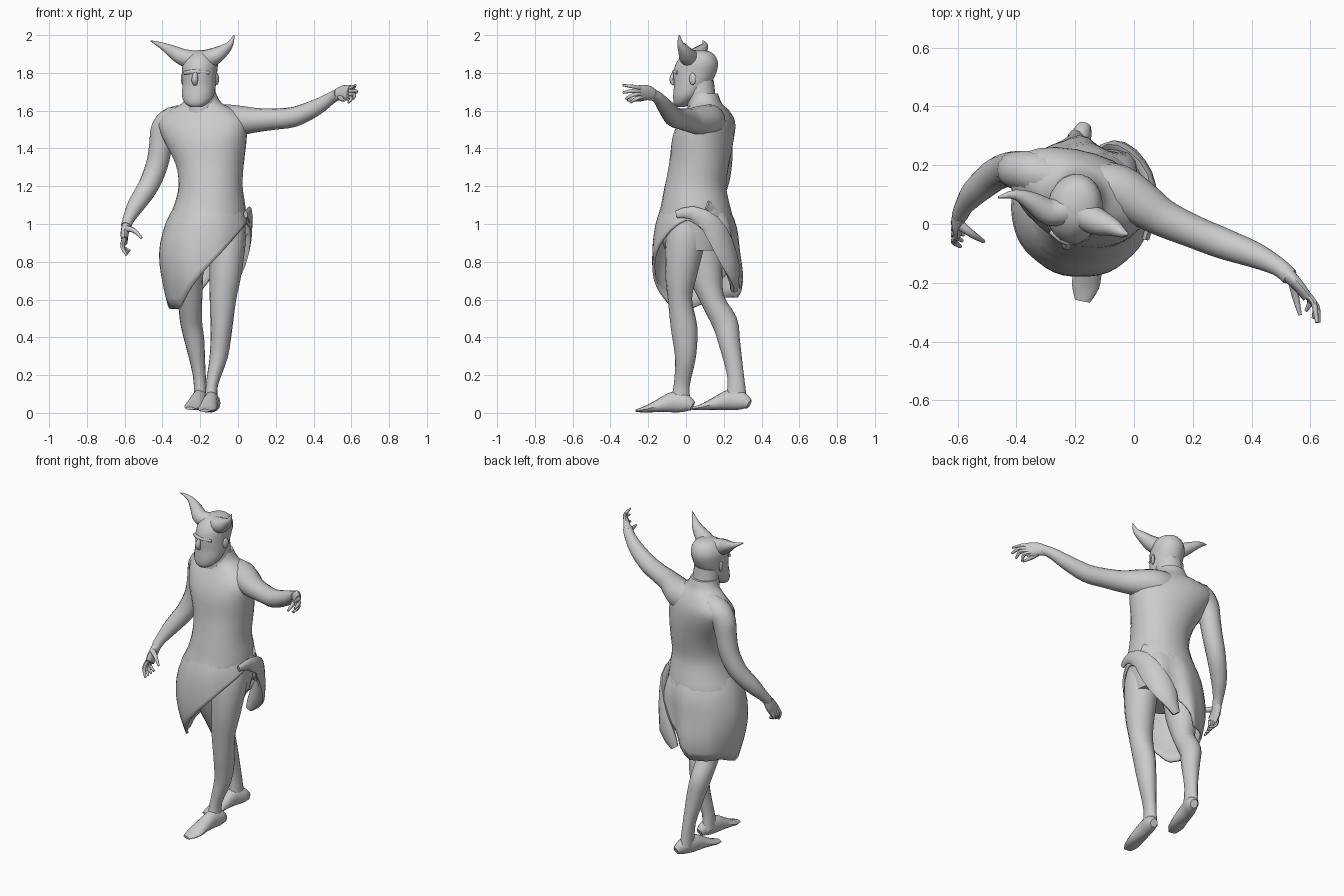
import bpy, bmesh, math
from mathutils import Vector, Matrix


def finish(name, bm, angle=45):
    bmesh.ops.recalc_face_normals(bm, faces=bm.faces)
    me = bpy.data.meshes.new(name)
    bm.to_mesh(me)
    bm.free()
    ob = bpy.data.objects.new(name, me)
    bpy.context.collection.objects.link(ob)
    bpy.ops.object.select_all(action='DESELECT')
    ob.select_set(True)
    bpy.context.view_layer.objects.active = ob
    bpy.ops.object.shade_smooth_by_angle(angle=math.radians(angle))
    return ob


def spline(rows, n):
    """Catmull-Rom interpolation of whole rows (position and radii)."""
    out = []
    for i in range(len(rows) - 1):
        p0, p1, p2, p3 = (rows[max(0, min(len(rows) - 1, i + k))] for k in (-1, 0, 1, 2))
        for j in range(n):
            t = j / n
            out.append([0.5 * (2 * b + (c - a) * t + (2 * a - 5 * b + 4 * c - d) * t * t
                               + (3 * b - a - 3 * c + d) * t ** 3)
                        for a, b, c, d in zip(p0, p1, p2, p3)])
    out.append(list(rows[-1]))
    return out


def loft(name, rows, hint=(1, 0, 0), sides=16, n=3, flat=False, power=1.0):
    """Tube through rows of (x, y, z, half width, half depth, turn in degrees)."""
    rows = [list(r) + [r[3]] * (len(r) == 4) for r in rows]
    rows = spline([r + [0] * (len(r) == 5) for r in rows], n)
    bm, rings = bmesh.new(), []
    for i, (x, y, z, a, b, turn) in enumerate(rows):
        lo, hi = rows[max(i - 1, 0)], rows[min(i + 1, len(rows) - 1)]
        t = Vector((0, 0, 1)) if flat else (Vector(hi[:3]) - Vector(lo[:3])).normalized()
        u = Matrix.Rotation(math.radians(turn), 3, 'Z') @ Vector(hint)
        u = (u - t * u.dot(t)).normalized()
        v = t.cross(u)
        ring = []
        for k in range(sides):
            c, s = math.cos(math.tau * k / sides), math.sin(math.tau * k / sides)
            c, s = (math.copysign(abs(q) ** power, q) for q in (c, s))
            ring.append(bm.verts.new(Vector((x, y, z)) + u * a * c + v * b * s))
        rings.append(ring)
    for r, q in zip(rings, rings[1:]):
        for k in range(sides):
            bm.faces.new((r[k], r[(k + 1) % sides], q[(k + 1) % sides], q[k]))
    bm.faces.new(rings[0])
    bm.faces.new(rings[-1])
    return finish(name, bm)


def ball(name, loc, size, turn=0):
    bm = bmesh.new()
    m = Matrix.Translation(loc) @ Matrix.Rotation(math.radians(turn), 4, 'Z') @ Matrix.Diagonal((*size, 1))
    bmesh.ops.create_uvsphere(bm, u_segments=12, v_segments=8, radius=1, matrix=m)
    return finish(name, bm)


# Torso, turned towards the hanging arm at the shoulders
loft("torso", [
    (-.165, .05, .86, .18, .16, 0), (-.165, .05, 1.0, .207, .2, 0),
    (-.15, .05, 1.1, .188, .182, 0), (-.145, .05, 1.2, .17, .163, -4),
    (-.15, .07, 1.32, .182, .158, -10), (-.175, .09, 1.45, .225, .155, -17),
    (-.19, .11, 1.54, .245, .132, -19), (-.19, .115, 1.6, .185, .1, -19),
    (-.19, .105, 1.64, .105, .082, -14), (-.195, .095, 1.69, .08, .074, -10)],
    sides=24, flat=True, power=.95)
loft("neck", [(-.19, .1, 1.56, .1), (-.195, .085, 1.64, .083, .078),
              (-.2, .07, 1.75, .078)])

# Head with bearded jaw
loft("head", [
    (-.222, -.03, 1.62, .03, .022, -10), (-.22, -.015, 1.64, .062, .05, -10),
    (-.213, .01, 1.68, .085, .078, -10), (-.205, .033, 1.74, .089, .098, -10),
    (-.203, .047, 1.8, .092, .115, -10), (-.2, .058, 1.85, .093, .113, -10),
    (-.196, .066, 1.89, .077, .09, -10), (-.195, .07, 1.912, .05, .058, -10),
    (-.195, .07, 1.921, .012, .015, -10)],
    sides=20, flat=True)
loft("nose", [(-.224, -.06, 1.805, .01), (-.229, -.072, 1.765, .017), (-.227, -.06, 1.74, .012)], sides=8)
loft("brow", [(-.283, -.025, 1.8, .01), (-.228, -.06, 1.806, .013), (-.155, -.042, 1.8, .01)],
     hint=(0, 0, 1), sides=8)
for name, x, y, turn in (("left_ear", -.112, .035, -25), ("right_ear", -.292, .068, 10)):
    ball(name, (x, y, 1.768), (.01, .02, .032), turn)

# Horns
loft("right_horn", [(-.2, .05, 1.865, .05), (-.285, .04, 1.88, .046), (-.345, .075, 1.912, .034),
                    (-.405, .1, 1.945, .017), (-.462, .09, 1.97, .003)], hint=(0, 0, 1), sides=12)
loft("left_horn", [(-.2, .045, 1.865, .05), (-.13, .01, 1.885, .047), (-.075, -.01, 1.92, .032),
                   (-.04, -.03, 1.955, .017), (-.02, -.035, 2.0, .003)], hint=(0, 0, 1), sides=12)

# Outstretched arm and hanging arm
loft("left_arm", [(-.15, .14, 1.54, .09, .07), (-.06, .12, 1.545, .088, .085), (.03, .065, 1.548, .076),
                  (.1, .02, 1.55, .064), (.2, -.025, 1.556, .056), (.3, -.065, 1.568, .053),
                  (.41, -.105, 1.615, .044), (.49, -.145, 1.665, .032), (.53, -.18, 1.688, .029)],
     hint=(0, 0, 1))
loft("right_arm", [(-.26, .15, 1.565, .06, .07), (-.34, .175, 1.55, .075, .072), (-.39, .182, 1.5, .072, .066),
                   (-.408, .185, 1.42, .062),
                   (-.43, .185, 1.31, .058), (-.475, .165, 1.2, .055), (-.54, .11, 1.1, .046),
                   (-.578, .06, 1.03, .032), (-.592, .03, .99, .028)])

# Hands: palm and bent fingers
loft("left_palm", [(.515, -.165, 1.68, .03, .027), (.555, -.205, 1.695, .04, .02),
                   (.59, -.25, 1.695, .042, .016)], hint=(.3, -.1, 1), sides=12)
loft("right_palm", [(-.588, .04, 1.0, .025, .025), (-.6, .01, .95, .022, .04),
                    (-.6, -.02, .91, .016, .04)], sides=12)
left_tips = [(.61, -.265, 1.725, .622, -.335, 1.735), (.62, -.28, 1.705, .628, -.335, 1.695),
             (.615, -.275, 1.685, .61, -.32, 1.662), (.6, -.26, 1.665, .585, -.295, 1.643)]
for i, (a, b, c, d, e, f) in enumerate(left_tips):
    loft(f"left_finger_{i}", [(.575, -.23, 1.715 - .014 * i, .012), (a, b, c, .011), (d, e, f, .006)],
         sides=8)
loft("left_thumb", [(.54, -.195, 1.675, .016), (.55, -.25, 1.66, .012), (.565, -.31, 1.655, .006)], sides=8)
for i in range(4):
    y = -.055 + .02 * i
    loft(f"right_finger_{i}", [(-.602, y + .012, .925, .012), (-.612, y - .005, .88, .011),
                               (-.59 + .006 * i, y - .022, .835 + .008 * i, .006)], sides=8)
loft("right_thumb", [(-.59, -.005, .975, .017), (-.55, -.035, .965, .013), (-.51, -.06, .925, .006)], sides=8)

# Legs and feet
loft("left_leg", [(-.06, .02, 1.05, .085, .09), (-.055, .0, .93, .097, .105), (-.065, -.025, .75, .085, .087),
                  (-.08, -.032, .6, .07, .064), (-.088, -.01, .45, .058, .07), (-.102, -.003, .3, .048, .056),
                  (-.138, -.022, .15, .032, .042), (-.142, -.03, .05, .036, .055)])
loft("right_leg", [(-.27, .08, .97, .1, .11), (-.27, .1, .76, .088, .095), (-.255, .14, .6, .066, .064),
                   (-.248, .205, .48, .058, .068), (-.23, .228, .38, .052, .058), (-.205, .262, .2, .034, .044),
                   (-.197, .268, .07, .036, .055)])
foot = [(-.12, .035, .035, .022, .025), (-.128, .0, .05, .036, .046), (-.143, -.06, .058, .04, .056),
        (-.155, -.15, .036, .046, .033), (-.165, -.21, .02, .047, .018), (-.175, -.262, .012, .026, .008)]
loft("left_foot", foot, sides=12)
loft("right_foot", [(x * 1.6 + .025, y + .3, z + .012, a, b) for x, y, z, a, b in foot], sides=12)

# Draped cloth with a slanted hem, high on the open side
PROFILE = spline([(1.13, -.148, .045, .168, .16), (1.0, -.163, .05, .222, .212), (.85, -.178, .05, .24, .23),
                  (.7, -.19, .06, .212, .232), (.54, -.2, .07, .165, .185)], 6)


def section(z):
    z = min(max(z, .541), 1.129)
    return next([p + (q - p) * (a[0] - z) / (a[0] - b[0]) for p, q in zip(a[1:], b[1:])]
                for a, b in zip(PROFILE, PROFILE[1:]) if b[0] <= z <= a[0])


bm, grid, N, M = bmesh.new(), [], 48, 10
for j in range(M + 1):
    s, row = j / M, []
    for k in range(N):
        th = math.tau * k / N
        c, sn = math.cos(th), math.sin(th)
        x = -.17 + .24 * c
        front, back = max(.55, .945 + 1.2 * x), max(.61, .85 + 1.2 * x)
        w = min(1, max(0, .3 + 1.4 * sn))
        z = 1.12 + (front + (back - front) * w - 1.12) * s
        cx, cy, rx, ry = section(z)
        rip = 1 + s * (.01 + .1 * w * max(0, c + .4)) * math.sin(9 * th)
        row.append(bm.verts.new((cx + rx * c * rip, cy + ry * sn * rip, z)))
    grid.append(row)
for r, q in zip(grid, grid[1:]):
    for k in range(N):
        bm.faces.new((r[k], r[(k + 1) % N], q[(k + 1) % N], q[k]))
cloth = finish("draped_cloth", bm)
mod = cloth.modifiers.new("thickness", 'SOLIDIFY')
mod.thickness = .014

# Gathered folds hanging from the open hip across the back
loft("hip_fold", [(.04, -.05, 1.05, .02, .012), (.06, .03, 1.06, .035, .015), (.055, .13, 1.0, .055, .02),
                  (.02, .2, .88, .07, .025), (-.04, .25, .75, .065, .03), (-.1, .255, .65, .025, .02)],
     hint=(0, 0, 1), sides=8, n=2)
loft("back_fold", [(.03, .11, 1.1, .025, .012), (-.06, .205, 1.03, .04, .018), (-.17, .25, .92, .045, .02),
                   (-.28, .235, .8, .035, .018), (-.36, .16, .7, .012, .01)],
     hint=(0, 0, 1), sides=8, n=2)
